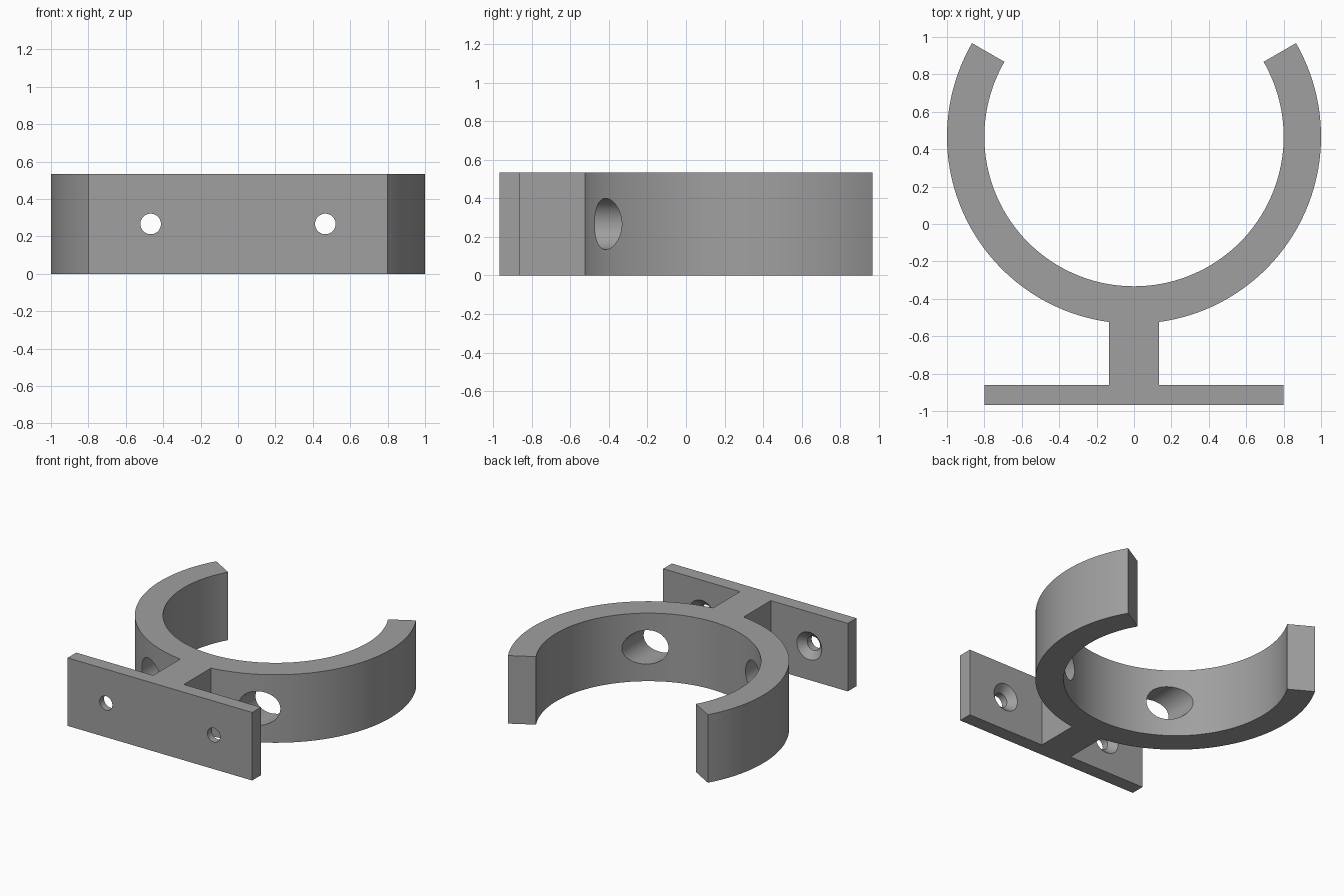
import bpy, bmesh, math

if "Cube" in bpy.data.objects:
    bpy.data.objects.remove(bpy.data.objects["Cube"])

HEIGHT, MID = 0.533, 0.2667
RING_Y, R_OUT, R_IN = 0.467, 1.0, 0.8
FRONT, BACK = -0.967, -0.86          # mounting plate faces
STEM, PLATE, HOLE_X = 0.133, 0.8, 0.467

grey = bpy.data.materials.new("grey")
grey.diffuse_color = (0.35, 0.35, 0.35, 1)
grey.use_nodes = True
grey.node_tree.nodes["Principled BSDF"].inputs["Base Color"].default_value = grey.diffuse_color


def arc(radius, start, end, steps):
    return [(radius * math.cos(a), RING_Y + radius * math.sin(a))
            for a in (start + (end - start) * i / steps for i in range(steps + 1))]


def make_object(name, bm):
    bmesh.ops.recalc_face_normals(bm, faces=bm.faces)
    mesh = bpy.data.meshes.new(name)
    bm.to_mesh(mesh)
    bm.free()
    mesh.materials.append(grey)
    obj = bpy.data.objects.new(name, mesh)
    bpy.context.collection.objects.link(obj)
    return obj


def extruded(name, points):
    bm = bmesh.new()
    face = bm.faces.new([bm.verts.new((x, y, 0)) for x, y in points])
    ext = bmesh.ops.extrude_face_region(bm, geom=[face])
    verts = [g for g in ext["geom"] if isinstance(g, bmesh.types.BMVert)]
    bmesh.ops.translate(bm, verts=verts, vec=(0, 0, HEIGHT))
    return make_object(name, bm)


def lathe_cutter(name, x, rings, sides=48):
    """Round cutter along y from (y, radius) pairs."""
    bm = bmesh.new()
    loops = [[bm.verts.new((x + r * math.cos(2 * math.pi * i / sides), y,
                            MID + r * math.sin(2 * math.pi * i / sides)))
              for i in range(sides)] for y, r in rings]
    for a, b in zip(loops, loops[1:]):
        for i in range(sides):
            j = (i + 1) % sides
            bm.faces.new((a[i], a[j], b[j], b[i]))
    bm.faces.new(loops[0])
    bm.faces.new(loops[-1])
    return make_object(name, bm)


# Open ring, stem and mounting plate share one outline
lo, hi = math.radians(-210), math.radians(30)
stem_r = -math.pi / 2 + math.asin(STEM / R_OUT)
stem_l = -math.pi - stem_r
outline = [(-PLATE, FRONT), (PLATE, FRONT), (PLATE, BACK), (STEM, BACK)]
outline += arc(R_OUT, stem_r, hi, 56)
outline += arc(R_IN, hi, lo, 120)
outline += arc(R_OUT, lo, stem_l, 56)
outline += [(-STEM, BACK), (-PLATE, BACK)]
bracket = extruded("clip_bracket", outline)

# Countersunk screw holes, with wide driver holes through the ring behind
cutters = []
for side in (-1, 1):
    x = side * HOLE_X
    cutters.append(lathe_cutter("screw_hole_cutter", x, [
        (FRONT - 0.05, 0.055), (BACK - 0.053, 0.055),
        (BACK, 0.108), (BACK + 0.02, 0.128)]))
    cutters.append(lathe_cutter("driver_hole_cutter", x, [(-0.65, 0.133), (0.1, 0.133)], 64))

bpy.context.view_layer.objects.active = bracket
bracket.select_set(True)
for cutter in cutters:
    mod = bracket.modifiers.new("hole", 'BOOLEAN')
    mod.operation, mod.solver, mod.object = 'DIFFERENCE', 'EXACT', cutter
    bpy.ops.object.modifier_apply(modifier=mod.name)
for cutter in cutters:
    bpy.data.objects.remove(cutter, do_unlink=True)

bpy.ops.object.shade_smooth_by_angle(angle=math.radians(30))
